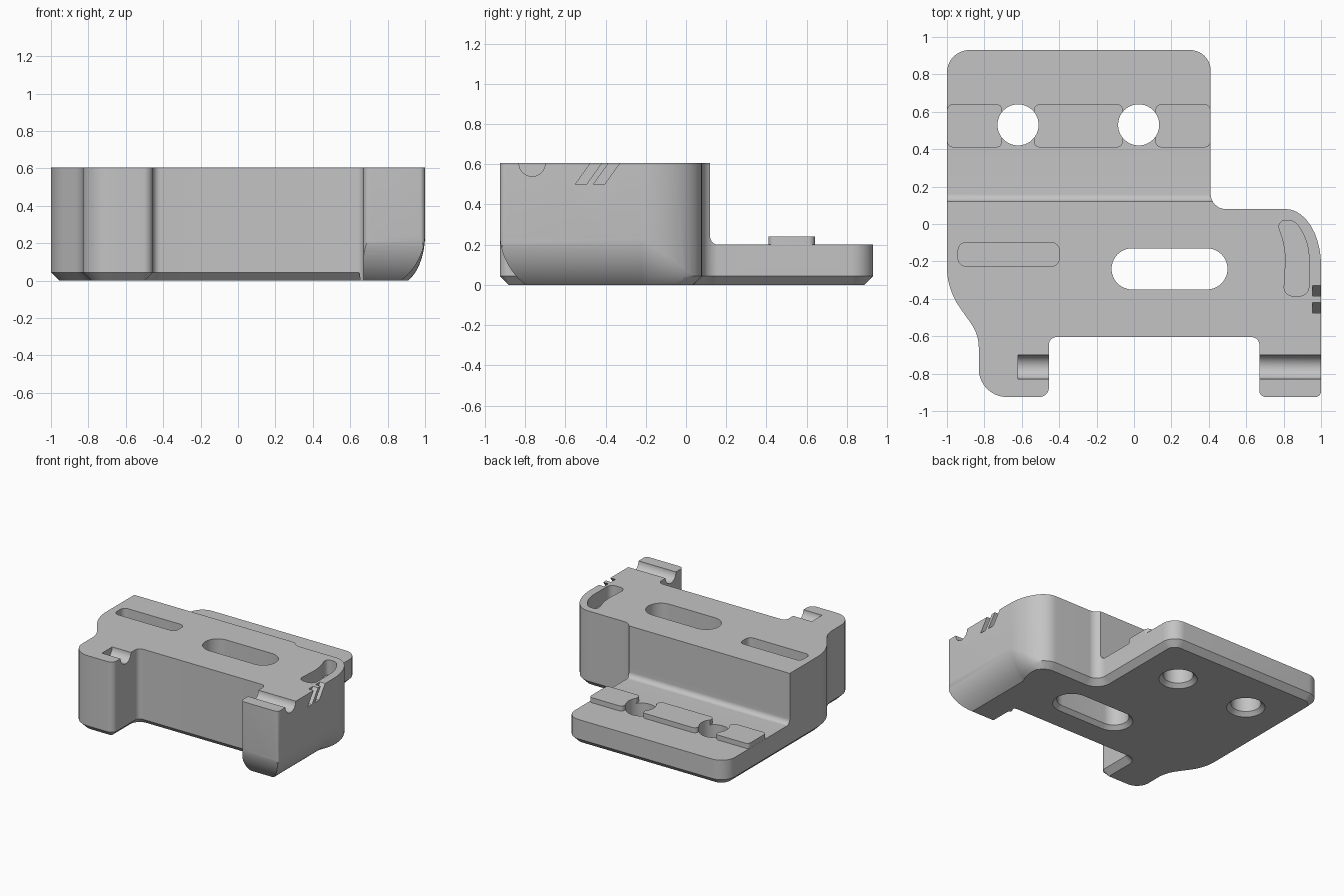
import bpy, bmesh, math
from mathutils import Vector

if "Cube" in bpy.data.objects:
    bpy.data.objects.remove(bpy.data.objects["Cube"], do_unlink=True)

TOP = 0.605
CHAMFER = 0.045


def rounded(corners, steps=10):
    """Counter-clockwise outline; each corner is (x, y, tangent_in, tangent_out)."""
    out = []
    for i, c in enumerate(corners):
        v = Vector(c[:2])
        a = Vector(corners[i - 1][:2]) - v
        b = Vector(corners[(i + 1) % len(corners)][:2]) - v
        ra = c[2] if len(c) > 2 else 0
        rb = c[3] if len(c) > 3 else ra
        a.normalize()
        b.normalize()
        w = math.cos((-a).angle(b) / 2)
        start, end = v + a * ra, v + b * rb
        for k in range(steps + 1):
            t = k / steps
            f, g, h = (1 - t) ** 2, 2 * t * (1 - t) * w, t * t
            p = (start * f + v * g + end * h) / (f + g + h)
            if not out or (p - out[-1]).length > 1e-4:
                out.append(p)
    if (out[0] - out[-1]).length < 1e-4:
        out.pop()
    return out


def box_outline(x0, x1, y0, y1, r=0):
    return rounded([(x0, y0, r), (x1, y0, r), (x1, y1, r), (x0, y1, r)])


def mitres(pts):
    """Outward mitre vector at every outline point."""
    edges = []
    for i, p in enumerate(pts):
        d = (pts[(i + 1) % len(pts)] - p).normalized()
        edges.append(Vector((d.y, -d.x)))
    return [(edges[i - 1] + e) / (1 + edges[i - 1].dot(e)) for i, e in enumerate(edges)]


def loft(name, rings):
    """Solid skinned through equal-length closed rings, with end caps."""
    bm = bmesh.new()
    rows = [[bm.verts.new(p) for p in ring] for ring in rings]
    sides = []
    n = len(rows[0])
    for low, high in zip(rows, rows[1:]):
        for i in range(n):
            j = (i + 1) % n
            sides.append(bm.faces.new((low[i], low[j], high[j], high[i])))
    bm.faces.new(rows[0][::-1])
    bm.faces.new(rows[-1])
    bmesh.ops.triangulate(bm, faces=sides)
    bmesh.ops.recalc_face_normals(bm, faces=bm.faces)
    mesh = bpy.data.meshes.new(name)
    bm.to_mesh(mesh)
    bm.free()
    obj = bpy.data.objects.new(name, mesh)
    bpy.context.collection.objects.link(obj)
    return obj


def prism(name, pts, layers, along_x=False, mask=lambda p: 1):
    """Outline stacked through (height, inset) layers."""
    normals = mitres(pts)
    rings = []
    for h, inset in layers:
        ring = [p - n * inset * mask(p) for p, n in zip(pts, normals)]
        rings.append([(h, q.x, q.y) if along_x else (q.x, q.y, h) for q in ring])
    return loft(name, rings)


# Main body: one rounded plan outline with a chamfered base
outline = rounded([
    (-0.83, -0.925, 0.15), (-0.455, -0.925, 0.05), (-0.455, -0.605, 0.04),
    (0.67, -0.605, 0.04), (0.67, -0.925, 0.035), (1, -0.925, 0.03),
    (1, 0.08, 0.3, 0.19), (0.41, 0.08, 0.08), (0.41, 0.93, 0.11),
    (-1, 0.93, 0.12), (-1, -0.35, 0.12), (-0.83, -0.59, 0.07)])
body = prism("bracket_body", outline, [(0, CHAMFER), (CHAMFER, 0), (TOP, 0)],
             mask=lambda p: 0 if p.x > 0.6 and p.y < -0.61 else 1)


def combine(tool, operation="DIFFERENCE"):
    tool.hide_render = True
    mod = body.modifiers.new(tool.name, "BOOLEAN")
    mod.operation = operation
    mod.solver = "EXACT"
    mod.object = tool
    bpy.ops.object.select_all(action="DESELECT")
    bpy.context.view_layer.objects.active = body
    body.select_set(True)
    bpy.ops.object.modifier_apply(modifier=mod.name)
    bpy.data.objects.remove(tool, do_unlink=True)


# Low rear shelf with a filleted inner corner
combine(prism("shelf_cut", rounded([(0.12, 0.2, 0.04), (1.1, 0.2), (1.1, 0.8), (0.12, 0.8)]),
              [(-1.1, 0), (1.1, 0)], along_x=True))

# Curved underside sweeping round the outer leg and fading at the rear corner
path = rounded([(0.4, -0.925), (0.5, -0.925), (1, -0.925), (1, 0.08, 0.3, 0.19),
                (0.7, 0.08), (0.6, 0.08)], steps=16)
height, depth = 0.26, 0.13
sweep = 2 * math.atan(depth / height)
radius = height / math.sin(sweep)
arc = [(-radius * (1 - math.cos(sweep * k / 12)), height - radius * math.sin(sweep * k / 12))
       for k in range(13)]
arc.append((-depth - 0.02 * math.tan(sweep), -0.02))
rings = []
for p, n in list(zip(path, mitres(path)))[1:-1]:
    s = 1 - 0.9 * min(1, max(0, (p.y + 0.22) / 0.3))
    section = [(o * s + 0.001, z * s) for o, z in arc]
    section += [(0.1, -0.02 * s), (0.1, height * s)]
    rings.append([(p.x + n.x * o, p.y + n.y * o, z) for o, z in section])
combine(loft("underside_cut", rings))

# Raised pads on the shelf
for x0, x1 in ((-0.999, -0.705), (-0.535, -0.06), (0.115, 0.409)):
    combine(prism("shelf_pad", box_outline(x0, x1, 0.41, 0.64, 0.03), [(0.19, 0), (0.24, 0)]), "UNION")

# Through holes and long slot, flared at the base
through = [box_outline(x - 0.11, x + 0.11, 0.42, 0.64, 0.11) for x in (-0.62, 0.025)]
through.append(box_outline(-0.12, 0.5, -0.35, -0.13, 0.11))
for pts in through:
    combine(prism("through_cut", pts, [(-0.01, -0.04), (0.03, 0), (0.8, 0)]))

# Blind pockets in the top
curved = rounded([(0.8, -0.385, 0.05), (0.935, -0.385, 0.05), (0.935, -0.1, 0.08),
                  (0.86, 0.02, 0.04), (0.76, 0.02, 0.05), (0.815, -0.13, 0.09)])
for pts in (box_outline(-0.94, -0.4, -0.225, -0.1, 0.04), curved):
    combine(prism("pocket_cut", pts, [(TOP - 0.12, 0), (0.8, 0)]))

# Half-round grooves across the legs
for x0, x1 in ((-0.62, -0.4), (0.6, 1.1)):
    combine(prism("groove_cut", box_outline(-0.83, -0.7, TOP - 0.065, TOP + 0.065, 0.065),
                  [(x0, 0), (x1, 0)], along_x=True))

# Slanted notches in the outer side
for y in (-0.55, -0.46):
    notch = rounded([(y, 0.5), (y + 0.055, 0.5), (y + 0.205, 0.71), (y + 0.15, 0.71)])
    combine(prism("notch_cut", notch, [(0.955, 0), (1.1, 0)], along_x=True))

# Material and shading
grey = bpy.data.materials.new("plain_grey")
grey.use_nodes = True
colour = (0.55, 0.55, 0.55, 1)
grey.diffuse_color = colour
grey.node_tree.nodes["Principled BSDF"].inputs["Base Color"].default_value = colour
body.data.materials.clear()
body.data.materials.append(grey)
for poly in body.data.polygons:
    poly.material_index = 0
bpy.ops.object.select_all(action="DESELECT")
body.select_set(True)
bpy.context.view_layer.objects.active = body
bpy.ops.object.shade_smooth_by_angle(angle=math.radians(30))
